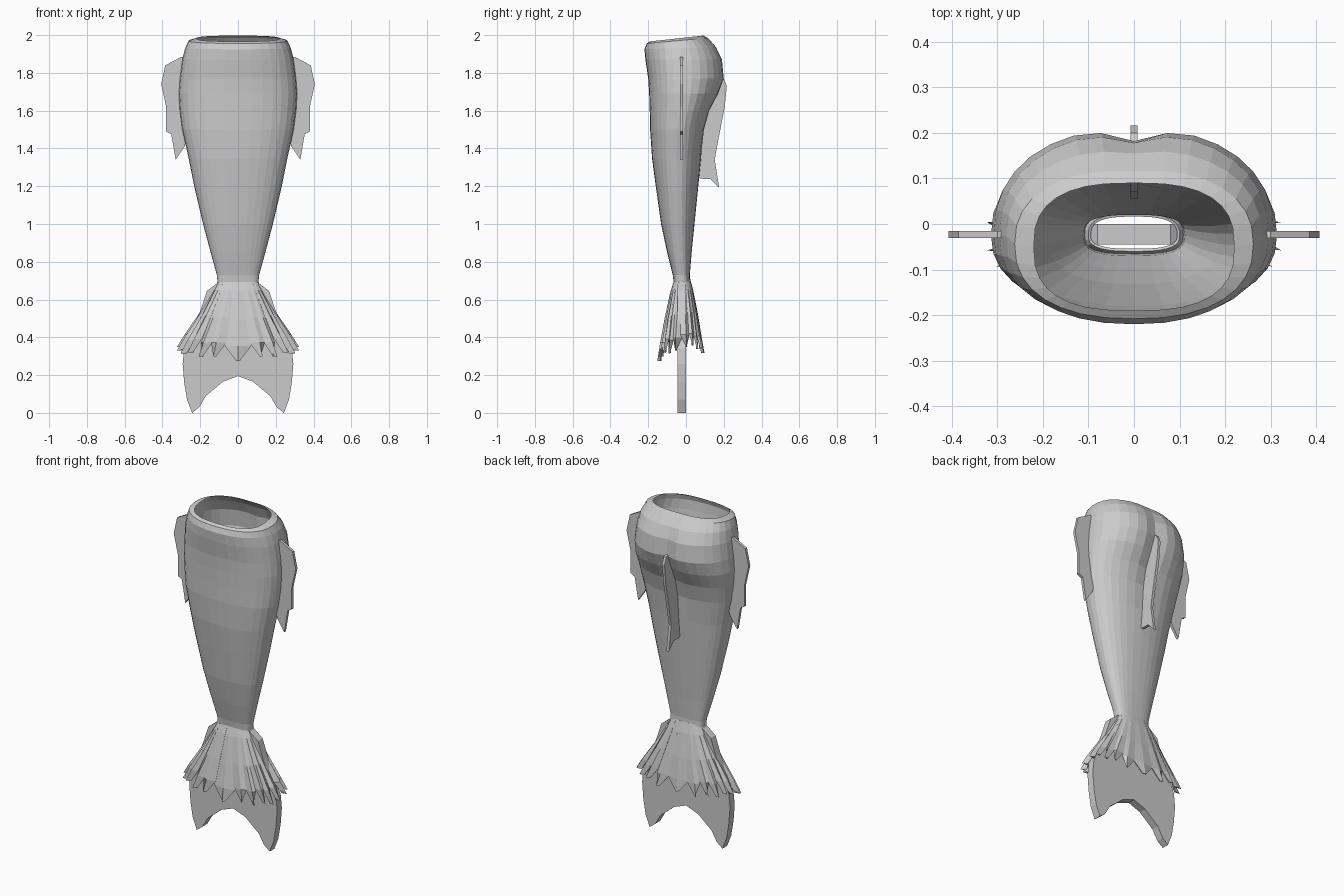
import bpy, bmesh
from math import sin, cos, pi, exp, copysign

if "Cube" in bpy.data.objects:
    bpy.data.objects.remove(bpy.data.objects["Cube"])


def finish(bm, name, normals=True):
    if normals:
        bmesh.ops.recalc_face_normals(bm, faces=bm.faces)
    me = bpy.data.meshes.new(name)
    bm.to_mesh(me)
    bm.free()
    ob = bpy.data.objects.new(name, me)
    bpy.context.collection.objects.link(ob)
    return ob


def spow(v, p):
    return copysign(abs(v) ** p, v)


def oval(t, hw, yf, yb, p):
    """Point on a squarish oval whose front and back depths differ."""
    y0 = min(-0.025, (yf + yb) / 2)
    s = spow(sin(t), p)
    return hw * spow(cos(t), p), y0 + s * ((yb - y0) if s > 0 else (y0 - yf))


def prism(name, outline, axis, at, thick):
    """Flat fin: an outline in (side, z) given thickness along x or y."""
    bm = bmesh.new()
    sides = []
    for o in (at - thick / 2, at + thick / 2):
        sides.append([bm.verts.new((a, o, z) if axis == 'y' else (o, a, z))
                      for a, z in outline])
    n = len(outline)
    for vs in sides:
        bm.faces.new(vs)
    for i in range(n):
        j = (i + 1) % n
        bm.faces.new((sides[0][i], sides[0][j], sides[1][j], sides[1][i]))
    return finish(bm, name)


# Tail body: open tube of oval sections
# (z, half width, front y, back y, cleft depth, squareness, tilt)
sections = [
    (1.982, .22, -.19, .09, 0, .75, .11),
    (1.97, .262, -.208, .12, .004, .85, .09),
    (1.93, .28, -.22, .165, .01, .88, .03),
    (1.87, .295, -.215, .20, .022, .88, 0),
    (1.77, .308, -.20, .21, .028, .88, 0),
    (1.69, .314, -.195, .18, .03, .88, 0),
    (1.60, .308, -.192, .13, .02, .88, 0),
    (1.50, .295, -.19, .10, .01, .88, 0),
    (1.35, .262, -.18, .08, 0, .88, 0),
    (1.20, .232, -.16, .065, 0, .88, 0),
    (1.00, .185, -.132, .045, 0, .85, 0),
    (0.85, .145, -.10, .03, 0, .8, 0),
    (0.73, .112, -.07, .02, 0, .7, 0),
    (0.69, .108, -.065, .022, 0, .65, 0)]
N = 32
bm = bmesh.new()
rings = []
for z, hw, yf, yb, cleft, p, tilt in sections:
    ring = []
    for i in range(N):
        t = 2 * pi * i / N
        x, y = oval(t, hw, yf, yb, p)
        if sin(t) > 0:
            y -= cleft * exp(-(x / .06) ** 2)
        ring.append(bm.verts.new((x, y, z + tilt * (y + .05))))
    rings.append(ring)
for a, b in zip(rings, rings[1:]):
    for i in range(N):
        j = (i + 1) % N
        bm.faces.new((a[j], a[i], b[i], b[j]))
finish(bm, "tail_body", False)

# Tail fluke: half outline mirrored across x = 0
half = [(.08, .71), (.165, .645), (.20, .54), (.25, .42), (.285, .34),
        (.293, .26), (.285, .16), (.27, .07), (.243, 0), (.205, .03),
        (.17, .09), (.08, .165)]
fluke = half + [(0, .195)] + [(-x, z) for x, z in reversed(half)]
prism("tail_fluke", fluke, 'y', -.023, .045)

# Side fins
side = [(.27, 1.88), (.30, 1.885), (.385, 1.84), (.407, 1.74), (.38, 1.62),
        (.38, 1.49), (.353, 1.475), (.33, 1.34), (.283, 1.41), (.26, 1.5)]
for s, label in ((1, "right"), (-1, "left")):
    prism("side_fin_" + label, [(s * x, z) for x, z in side], 'y', -.023, .016)

# Back fin
back = [(.17, 1.78), (.20, 1.77), (.216, 1.73), (.205, 1.62), (.17, 1.44),
        (.152, 1.34), (.165, 1.26), (.176, 1.19), (.13, 1.238), (.08, 1.24),
        (.055, 1.25), (.07, 1.5), (.11, 1.65)]
prism("back_fin", back, 'x', 0, .016)

# Skirt of pleated petals round the ankle
# (fraction down, half width x, front y, back y, petal spread)
levels = [(0, .100, -.06, .022, .5), (.15, .128, -.082, .038, .55),
          (.5, .205, -.115, .065, .57), (.82, .285, -.14, .085, .55),
          (1, .325, -.152, .098, .03)]
P = 22
bm = bmesh.new()
for k in range(P):
    t0 = 2 * pi * (k + .5) / P
    tip = .275 + .045 * abs(cos(t0)) + (.03 if sin(t0) > 0 else 0)
    tip += .012 * (k % 2)
    rows = []
    for f, hw, yf, yb, spread in levels:
        z = .71 + (tip - .71) * f
        row = []
        for c in (-1, 0, 1):
            t = t0 + c * spread * 2 * pi / P
            # centre rib stands proud, edges tuck in
            g = 1.0 if c == 0 else 1 - .1 * f
            x, y = oval(t, hw * g, yf * g, yb * g, .72)
            row.append(bm.verts.new((x, y, z)))
        rows.append(row)
    for a, b in zip(rows, rows[1:]):
        for c in (0, 1):
            bm.faces.new((a[c + 1], a[c], b[c], b[c + 1]))
skirt = finish(bm, "petal_skirt", False)
mod = skirt.modifiers.new("thickness", 'SOLIDIFY')
mod.thickness = .006
